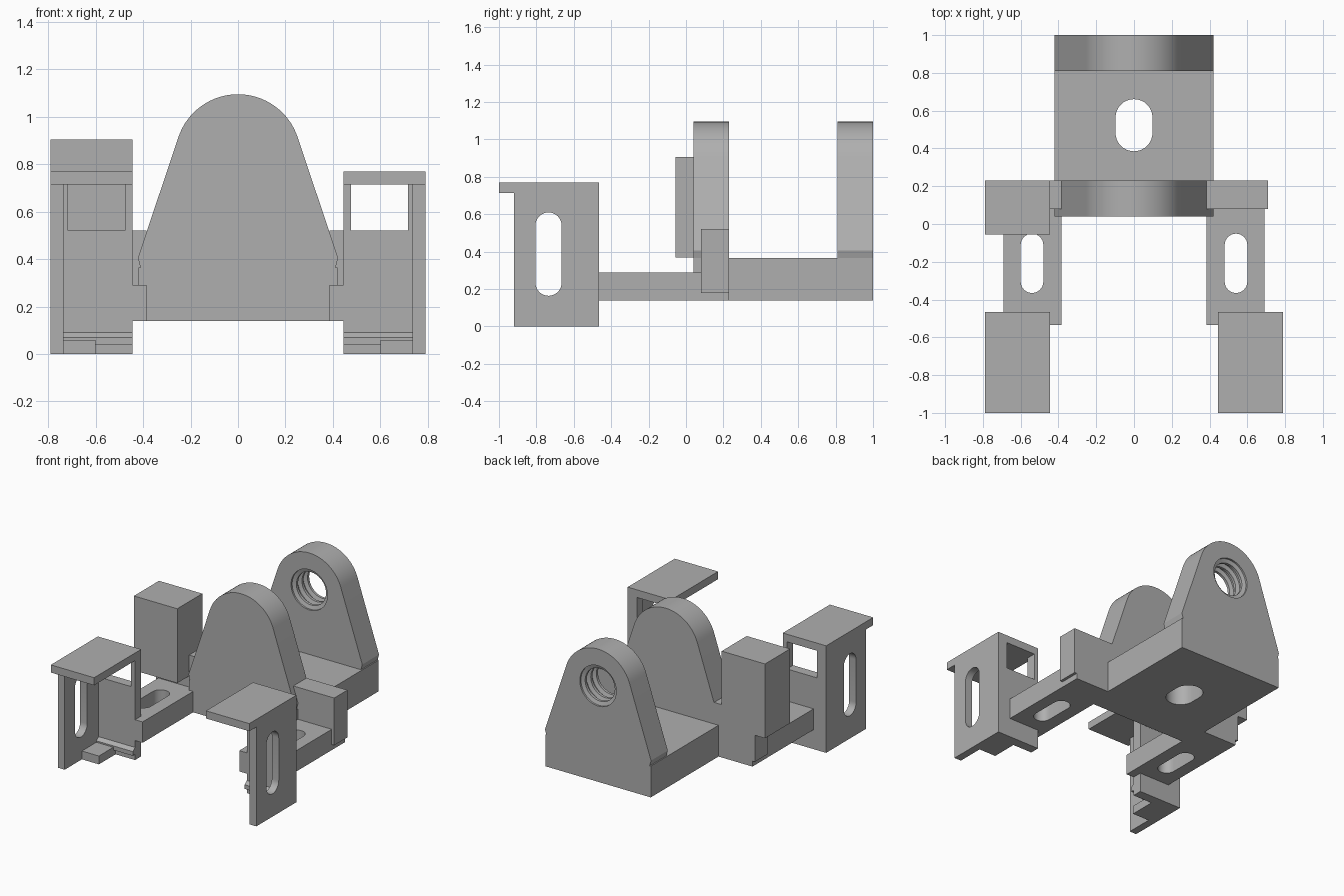
import bpy, bmesh
from math import cos, sin, pi, radians
from mathutils import Matrix

cube = bpy.data.objects.get("Cube")
if cube:
    bpy.data.objects.remove(cube, do_unlink=True)

grey = bpy.data.materials.new("plain grey")
grey.use_nodes = True
grey.diffuse_color = (0.43, 0.43, 0.43, 1)
grey.node_tree.nodes["Principled BSDF"].inputs["Base Color"].default_value = (0.43, 0.43, 0.43, 1)


def finish(name, bm):
    bmesh.ops.recalc_face_normals(bm, faces=bm.faces)
    mesh = bpy.data.meshes.new(name)
    bm.to_mesh(mesh)
    bm.free()
    mesh.materials.append(grey)
    obj = bpy.data.objects.new(name, mesh)
    bpy.context.collection.objects.link(obj)
    return obj


def prism(name, points, axis, low, high):
    """Extrude a 2D outline along an axis; points hold the other two axes in order."""
    bm = bmesh.new()

    def place(p):
        co = list(p)
        co.insert("xyz".index(axis), low)
        return co
    face = bm.faces.new([bm.verts.new(place(p)) for p in points])
    moved = bmesh.ops.extrude_face_region(bm, geom=[face])["geom"]
    shift = [0, 0, 0]
    shift["xyz".index(axis)] = high - low
    bmesh.ops.translate(bm, vec=shift, verts=[v for v in moved if isinstance(v, bmesh.types.BMVert)])
    return finish(name, bm)


def box(name, x, y, z):
    return prism(name, [(x[0], y[0]), (x[1], y[0]), (x[1], y[1]), (x[0], y[1])], "z", *z)


def slot(axis, cu, cv, half_width, half_length, low, high, steps=16):
    """Rounded slot cutter, long in its second direction."""
    pts = []
    for side in (1, -1):
        for i in range(steps + 1):
            a = pi * i / steps + (0 if side > 0 else pi)
            pts.append((cu + half_width * cos(a),
                        cv + side * (half_length - half_width) + half_width * sin(a)))
    return prism("slot_cutter", pts, axis, low, high)


def cut(obj, cutter):
    cutter.hide_render = True
    mod = obj.modifiers.new("cut", "BOOLEAN")
    mod.operation, mod.solver, mod.object = "DIFFERENCE", "EXACT", cutter
    deps = bpy.context.evaluated_depsgraph_get()
    mesh = bpy.data.meshes.new_from_object(obj.evaluated_get(deps))
    obj.modifiers.clear()
    obj.data = mesh
    bpy.data.objects.remove(cutter, do_unlink=True)


def ridged_bore(y0, y1, z, ridges=3):
    """Lathed cutter whose radius pinches in at each ridge."""
    wide, tight = 0.145, 0.118
    step = (y1 - y0) / ridges
    profile = [(y0 - 0.02, 0), (y0 - 0.02, wide)]
    for i in range(ridges):
        for f, r in ((0.2, wide), (0.35, tight), (0.65, tight), (0.8, wide)):
            profile.append((y0 + (i + f) * step, r))
    profile += [(y1 + 0.02, wide), (y1 + 0.02, 0)]
    bm = bmesh.new()
    verts = [bm.verts.new((0, y, z + r)) for y, r in profile]
    edges = [bm.edges.new(pair) for pair in zip(verts, verts[1:])]
    bmesh.ops.spin(bm, geom=verts + edges, cent=(0, 0, z), axis=(0, 1, 0), angle=2 * pi, steps=48)
    bmesh.ops.remove_doubles(bm, verts=bm.verts, dist=0.0005)
    return finish("bore_cutter", bm)


# Base plate with a slot in the middle
base = box("base_plate", (-0.42, 0.42), (0.04, 1), (0.14, 0.365))
cut(base, slot("z", 0, 0.523, 0.098, 0.138, 0, 0.5))

# Upright lugs with rounded tops; only the rear one is bored
centre, radius, lean = 0.83, 0.265, radians(18)
outline = [(-0.41, 0.36), (0.41, 0.36), (0.422, 0.405)]
for i in range(33):
    a = lean + (pi - 2 * lean) * i / 32
    outline.append((radius * cos(a), centre + radius * sin(a)))
outline.append((-0.422, 0.405))
front_lug = prism("front_lug", outline, "y", 0.04, 0.23)
rear_lug = prism("rear_lug", outline, "y", 0.81, 1)
cut(rear_lug, ridged_bore(0.81, 1, centre))

# Mirrored arms, side blocks and front brackets
for s, side in ((1, "left"), (-1, "right")):
    def span(a, b):
        return sorted((s * a, s * b))

    arm = box(side + "_arm", span(0.385, 0.69), (-0.535, 0.23), (0.14, 0.29))
    cut(arm, slot("z", s * 0.54, -0.208, 0.06, 0.157, 0, 0.5))
    box(side + "_side_block", span(0.385, 0.71), (0.08, 0.23), (0.18, 0.52))

    box(side + "_bracket_top", span(0.445, 0.79), (-1, -0.465), (0.715, 0.77))
    wall = box(side + "_bracket_outer_wall", span(0.735, 0.79), (-0.92, -0.465), (0, 0.77))
    cut(wall, slot("x", -0.735, 0.387, 0.07, 0.223, *span(0.6, 0.9)))
    back = box(side + "_bracket_back_wall", span(0.445, 0.79), (-0.535, -0.465), (0, 0.77))
    cut(back, box("window_cutter", span(0.477, 0.716), (-0.6, -0.4), (0.52, 0.715)))
    box(side + "_bracket_foot", span(0.6, 0.74), (-0.725, -0.53), (0, 0.06))
    prism(side + "_bracket_ledge", [(-0.53, 0.04), (-0.56, 0.04), (-0.56, 0.07), (-0.53, 0.095)],
          "x", *span(0.445, 0.74))

# Tall block on one side only
box("tall_block", (-0.79, -0.445), (-0.055, 0.23), (0.37, 0.905))

# Smooth the curved walls, keep edges sharp
bpy.ops.object.select_all(action="DESELECT")
for obj in bpy.context.scene.objects:
    if obj.type == "MESH":
        obj.select_set(True)
        bpy.context.view_layer.objects.active = obj
bpy.ops.object.shade_smooth_by_angle(angle=radians(30))
